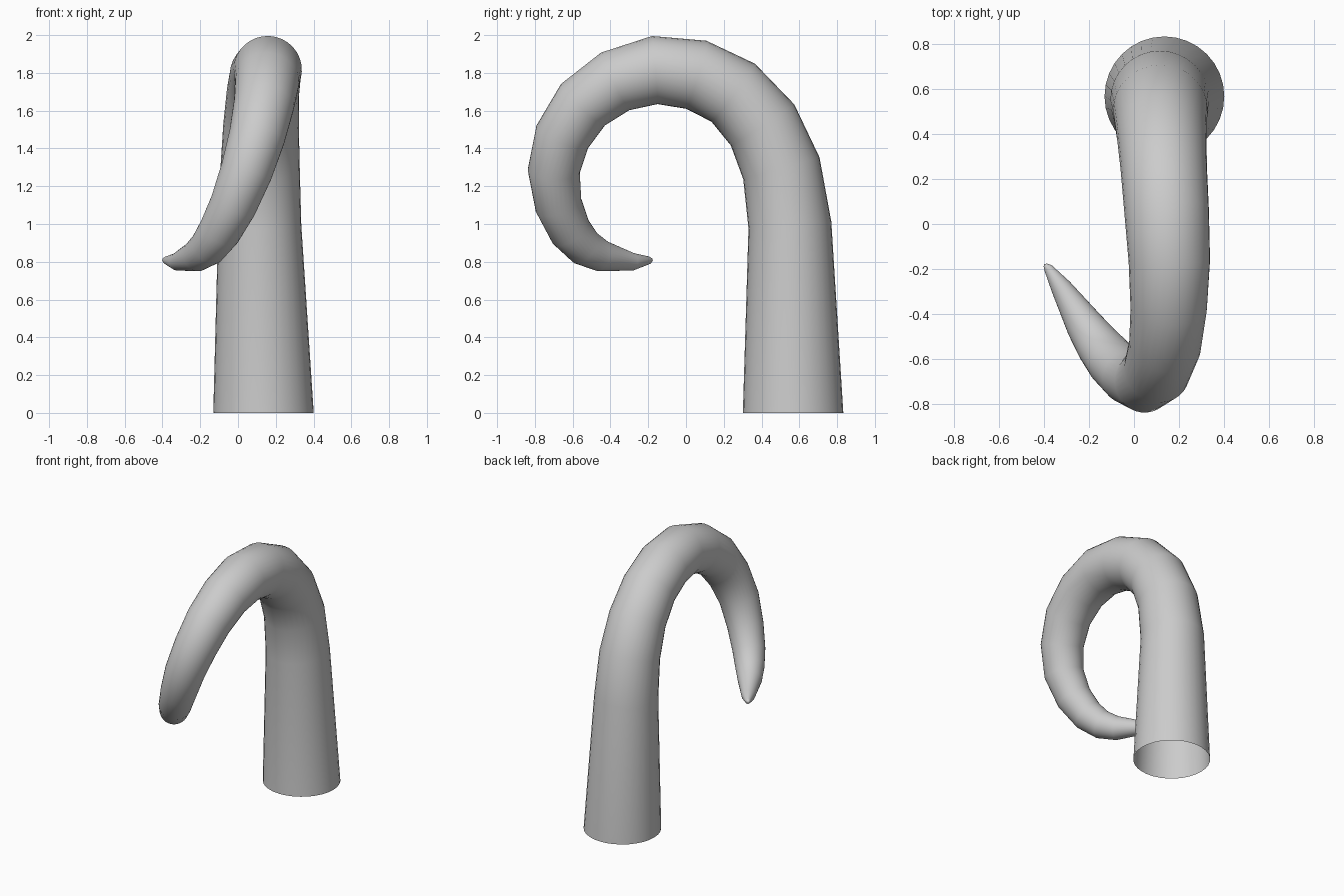
import bpy, bmesh, math
from mathutils import Vector

if "Cube" in bpy.data.objects:
    bpy.data.objects.remove(bpy.data.objects["Cube"])

# Horn centreline: x, y, z, radius
RINGS = [
    (0.135, 0.567, 0.005, 0.266), (0.115, 0.550, 1.00, 0.220),
    (0.117, 0.505, 1.30, 0.210), (0.122, 0.405, 1.53, 0.200),
    (0.132, 0.250, 1.70, 0.192), (0.145, 0.055, 1.795, 0.188),
    (0.157, -0.165, 1.82, 0.181), (0.154, -0.375, 1.76, 0.170),
    (0.137, -0.545, 1.637, 0.160), (0.100, -0.655, 1.467, 0.149),
    (0.045, -0.700, 1.285, 0.138), (-0.025, -0.675, 1.105, 0.125),
    (-0.098, -0.612, 0.965, 0.113), (-0.160, -0.535, 0.880, 0.100),
    (-0.222, -0.445, 0.835, 0.083), (-0.325, -0.280, 0.805, 0.046),
    (-0.382, -0.195, 0.813, 0.020), (-0.394, -0.183, 0.815, 0.010),
]
SIDES = 32

bm = bmesh.new()
points = [Vector(r[:3]) for r in RINGS]
side = Vector((1, 0, 0))
loops = []
for i, (p, r) in enumerate(zip(points, RINGS)):
    # Ring square to the bisected path direction, carried along without twist
    before = (p - points[max(i - 1, 0)]).normalized()
    after = (points[min(i + 1, len(points) - 1)] - p).normalized()
    direction = (before + after).normalized()
    if i == 0:
        direction = Vector((0, 0, 1))
    side = (side - direction * side.dot(direction)).normalized()
    up = direction.cross(side)
    loops.append([bm.verts.new(p + r[3] * (side * math.cos(a) + up * math.sin(a)))
                  for a in (2 * math.pi * k / SIDES for k in range(SIDES))])

# Horn wall, open at the base
for a, b in zip(loops, loops[1:]):
    for k in range(SIDES):
        n = (k + 1) % SIDES
        bm.faces.new((a[k], a[n], b[n], b[k]))

# Rounded tip
tip = bm.verts.new((-0.400, -0.178, 0.816))
for k in range(SIDES):
    bm.faces.new((loops[-1][k], loops[-1][(k + 1) % SIDES], tip))

bmesh.ops.translate(bm, verts=bm.verts, vec=(0, 0, -0.005))
for f in bm.faces:
    f.smooth = True
mesh = bpy.data.meshes.new("horn")
bm.to_mesh(mesh)
bm.free()
horn = bpy.data.objects.new("horn", mesh)
bpy.context.collection.objects.link(horn)
